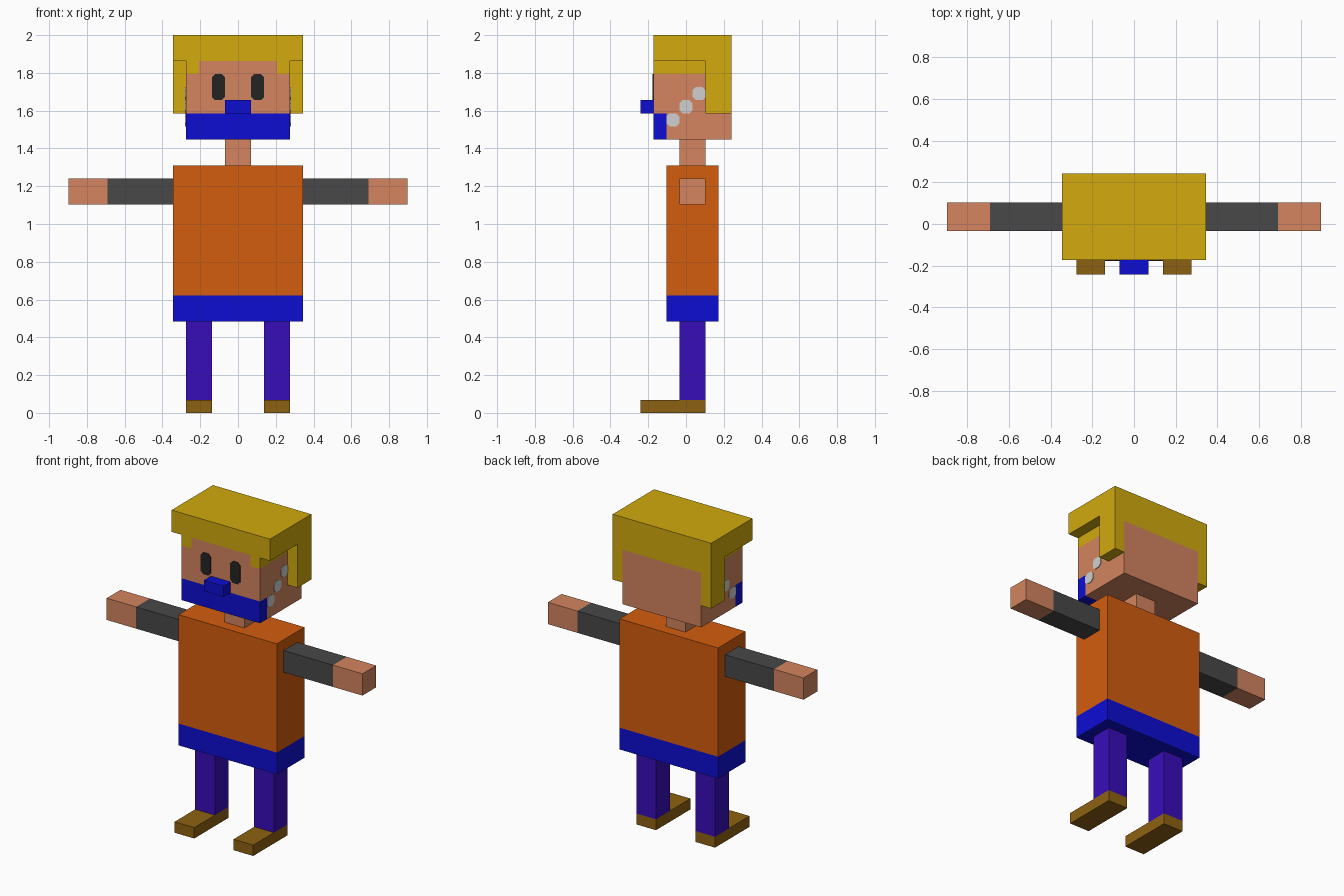
import bpy, bmesh
from mathutils import Vector

if "Cube" in bpy.data.objects:
    bpy.data.objects.remove(bpy.data.objects["Cube"])

U = 2 / 29  # one block unit; the figure is 29 units tall


def material(name, r, g, b):
    m = bpy.data.materials.new(name)
    lin = [(c / 255 / 12.92) if c < 11 else ((c / 255 + 0.055) / 1.055) ** 2.4 for c in (r, g, b)]
    m.diffuse_color = (*lin, 1)
    m.use_nodes = True
    m.node_tree.nodes["Principled BSDF"].inputs["Base Color"].default_value = m.diffuse_color
    return m


SKIN = material("skin", 211, 133, 95)
HAIR = material("hair_yellow", 210, 170, 14)
BLUE = material("blue", 13, 13, 212)
ORANGE = material("orange", 211, 93, 14)
SLEEVE = material("sleeve_grey", 72, 72, 72)
PURPLE = material("purple", 56, 13, 186)
BROWN = material("shoe_brown", 141, 97, 18)
BLACK = material("eye_black", 36, 36, 36)
SILVER = material("silver", 208, 208, 208)


def finish(name, bm, mats):
    bmesh.ops.recalc_face_normals(bm, faces=bm.faces)
    me = bpy.data.meshes.new(name)
    bm.to_mesh(me)
    bm.free()
    for m in mats:
        me.materials.append(m)
    ob = bpy.data.objects.new(name, me)
    bpy.context.collection.objects.link(ob)
    return ob


def box(name, x, y, z, mats, cuts=(), rule=None):
    """Box from ranges in units; cuts are (axis, position), rule(centre, normal) picks a material."""
    bm = bmesh.new()
    bmesh.ops.create_cube(bm, size=1)
    for v in bm.verts:
        v.co = Vector([(r[0] + r[1]) / 2 + c * (r[1] - r[0]) for r, c in zip((x, y, z), v.co)])
    for axis, pos in cuts:
        n = Vector((0, 0, 0))
        n[axis] = 1
        bmesh.ops.bisect_plane(bm, geom=bm.verts[:] + bm.edges[:] + bm.faces[:],
                               plane_co=n * pos, plane_no=n)
    bm.normal_update()
    if rule:
        for f in bm.faces:
            f.material_index = rule(f.calc_center_median(), f.normal)
    bmesh.ops.scale(bm, vec=(U, U, U), verts=bm.verts)
    return finish(name, bm, mats)


def plate(name, a, b, place, push, mat, c=0.25):
    """Thin plate with clipped corners over ranges a and b."""
    (a0, a1), (b0, b1) = a, b
    pts = [(a0 + c, b0), (a1 - c, b0), (a1, b0 + c), (a1, b1 - c),
           (a1 - c, b1), (a0 + c, b1), (a0, b1 - c), (a0, b0 + c)]
    bm = bmesh.new()
    f = bm.faces.new([bm.verts.new(Vector(place(p, q)) * U) for p, q in pts])
    ext = bmesh.ops.extrude_face_region(bm, geom=[f])
    bmesh.ops.translate(bm, vec=Vector(push) * 0.004,
                        verts=[v for v in ext["geom"] if isinstance(v, bmesh.types.BMVert)])
    return finish(name, bm, [mat])


# Head: painted fringe at the top, beard around the lower front
def head_paint(c, n):
    if c.z > 26 and abs(n.z) < 0.5 and not (n.y < -0.5 and abs(c.x) < 3):
        return 1
    if c.z < 23 and c.y < -1.5:
        return 2
    return 0


box("head", (-4, 4), (-2.5, 3.5), (21, 27), [SKIN, HAIR, BLUE],
    [(0, -3), (0, 3), (1, -1.5), (2, 23), (2, 26)], head_paint)
box("nose", (-1, 1), (-3.5, -2.5), (23, 24), [BLUE])
box("hair_top", (-5, 5), (-2.5, 3.5), (27, 29), [HAIR])
box("neck", (-1, 1), (-0.5, 1.5), (19, 21), [SKIN])

# Torso with a blue hem
box("torso", (-5, 5), (-1.5, 2.5), (7, 19), [ORANGE, BLUE], [(2, 9)],
    lambda c, n: int(c.z < 9))

for side, s in (("left", -1), ("right", 1)):
    def span(lo, hi):
        return tuple(sorted((s * lo, s * hi)))

    box(side + "_hair_lock", span(4, 5), (1.5, 3.5), (23, 27), [HAIR])
    # Sleeve and bare hand
    box(side + "_arm", span(5, 13), (-0.5, 1.5), (16, 18), [SLEEVE, SKIN],
        [(0, s * 10)], lambda c, n: int(abs(c.x) > 10))
    # Leg and shoe
    box(side + "_leg", span(2, 4), (-0.5, 1.5), (1, 7), [PURPLE])
    box(side + "_shoe", span(2, 4), (-3.5, 1.5), (0, 1), [BROWN])
    # Eye
    plate(side + "_eye", span(1, 2), (24, 26), lambda p, q: (p, -2.5, q), (0, -1, 0), BLACK)
    # Diagonal row of silver links on the cheek
    for i in range(3):
        plate(f"{side}_cheek_link_{i + 1}", (-1.5 + i, -0.5 + i), (22 + i, 23 + i),
              lambda p, q: (s * 4, p, q), (s, 0, 0), SILVER)
